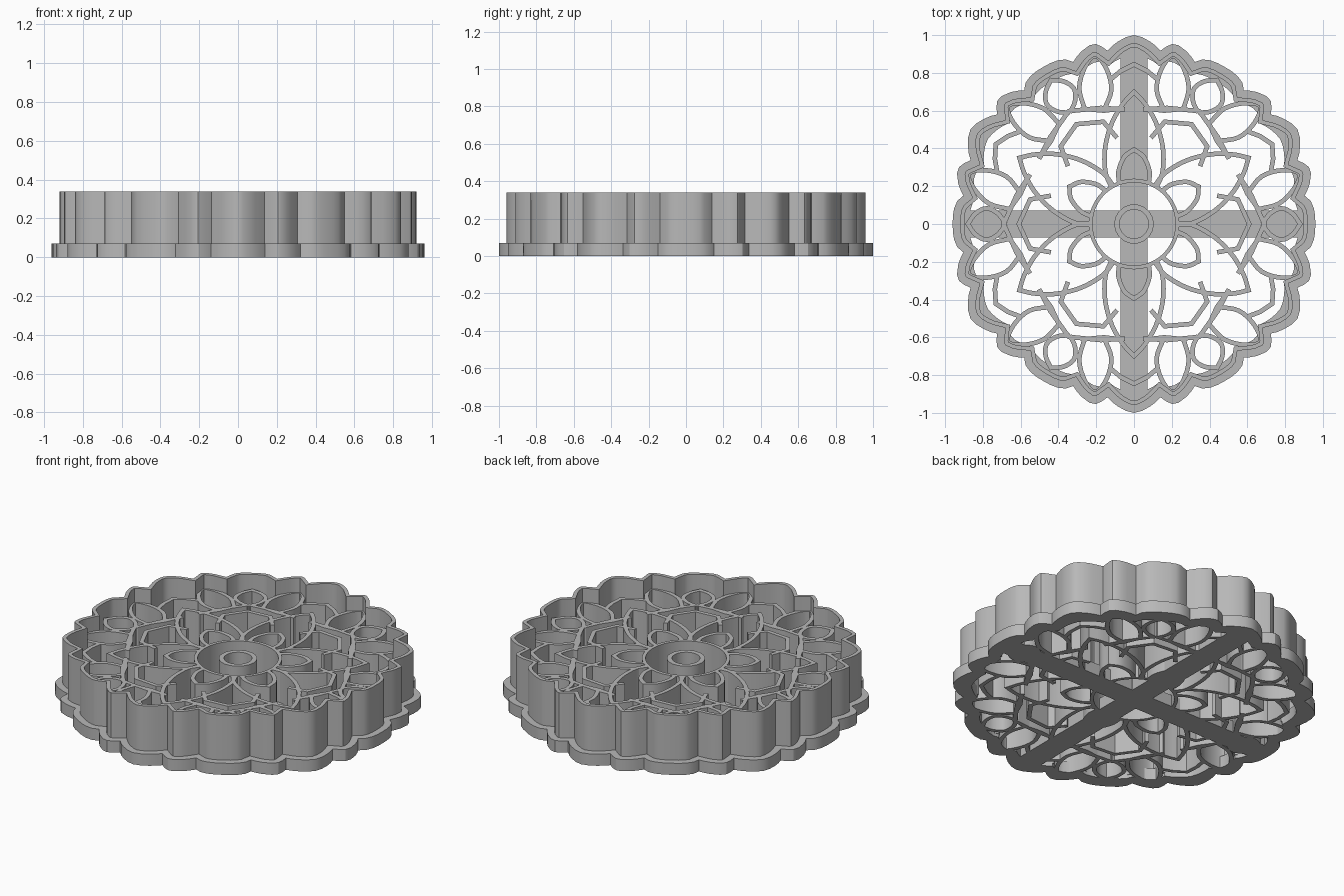
import bpy, bmesh
from math import sin, cos, radians, pi
from mathutils import Vector

cube = bpy.data.objects.get("Cube")
if cube:
    bpy.data.objects.remove(cube)

grey = bpy.data.materials.new("plain_grey")
grey.use_nodes = True
colour = (0.48, 0.48, 0.48, 1)
grey.diffuse_color = colour
grey.node_tree.nodes["Principled BSDF"].inputs["Base Color"].default_value = colour

BASE, RIDGE, RIM = 0.07, 0.255, 0.34
THICK = 0.024


def polar(deg, r):
    return Vector((r * cos(radians(deg)), r * sin(radians(deg))))


def turn(pts, deg):
    c, s = cos(radians(deg)), sin(radians(deg))
    return [Vector((p.x * c - p.y * s, p.x * s + p.y * c)) for p in pts]


def flip(pts):
    return [Vector((-p.x, p.y)) for p in pts]


def smooth(pts, steps=4):
    """Rounded path through the given points."""
    pts = [Vector(p) for p in pts]
    ext = [2 * pts[0] - pts[1]] + pts + [2 * pts[-1] - pts[-2]]
    out = []
    for a, b, c, d in zip(ext, ext[1:], ext[2:], ext[3:]):
        for i in range(steps):
            t = i / steps
            out.append(0.5 * (2 * b + (c - a) * t + (2 * a - 5 * b + 4 * c - d) * t * t
                              + (3 * b - a - 3 * c + d) * t ** 3))
    return out + [pts[-1]]


def offset(pts, dist, closed):
    """Path moved sideways to its left, with mitred corners."""
    n, out = len(pts), []
    for i, p in enumerate(pts):
        prev = pts[i - 1] if closed or i else None
        nxt = pts[(i + 1) % n] if closed or i < n - 1 else None
        d1 = (p - prev).normalized() if prev is not None else None
        d2 = (nxt - p).normalized() if nxt is not None else None
        d1, d2 = d1 or d2, d2 or d1
        n1, n2 = Vector((-d1.y, d1.x)), Vector((-d2.y, d2.x))
        m = (n1 + n2).normalized()
        out.append(p + m * dist / max(0.45, m.dot(n1)))
    return out


def band(bm, left, right, z0, z1, closed):
    """Upright wall between two matching paths."""
    rows = [[bm.verts.new((p.x, p.y, z)) for p in path]
            for path, z in ((left, z0), (right, z0), (right, z1), (left, z1))]
    n = len(left)
    for i in range(n if closed else n - 1):
        j = (i + 1) % n
        for a, b in zip(rows, rows[1:] + rows[:1]):
            bm.faces.new((a[i], a[j], b[j], b[i]))
    if not closed:
        for i in (0, n - 1):
            bm.faces.new([row[i] for row in rows])


def finish(name, bm):
    bmesh.ops.recalc_face_normals(bm, faces=bm.faces)
    mesh = bpy.data.meshes.new(name)
    bm.to_mesh(mesh)
    bm.free()
    mesh.materials.append(grey)
    ob = bpy.data.objects.new(name, mesh)
    bpy.context.collection.objects.link(ob)
    bpy.ops.object.select_all(action='DESELECT')
    ob.select_set(True)
    bpy.context.view_layer.objects.active = ob
    bpy.ops.object.shade_smooth_by_angle(angle=radians(30))


def loop_wall(name, outer, inner, z0, z1):
    bm = bmesh.new()
    band(bm, outer, inner, z0, z1, True)
    finish(name, bm)


def ridges(name, paths, angle=0):
    """Ridge paths repeated six times round the centre."""
    bm = bmesh.new()
    for path in paths:
        for k in range(6):
            p = turn(path, angle + 60 * k)
            band(bm, offset(p, THICK / 2, False), offset(p, -THICK / 2, False), 0, RIDGE, False)
    finish(name, bm)


def symmetric(half):
    """Path ending on the axis, continued by its mirror image."""
    return half + flip(half)[-2::-1]


# Scalloped outline: angle from a pointed lobe, and radius
half = [(0, 1.0), (2.5, 0.99), (5, 0.97), (7, 0.95), (8.7, 0.928), (10.3, 0.955),
        (12, 0.974), (14, 0.975), (17, 0.955), (19, 0.935), (20.6, 0.916),
        (22.5, 0.943), (25, 0.956), (27.5, 0.96)]
sector = [(-30, 0.96)] + [(-t, r) for t, r in half[:0:-1]] + half
polars = [(90 + 60 * k + t, r) for k in range(6) for t, r in sector]
outline = [polar(t, r) for t, r in polars]
inside = [polar(t, 0.868 + 0.6 * (r - 0.955)) for t, r in polars]

loop_wall("base_flange", outline, inside, 0, BASE)
loop_wall("outer_wall", offset(outline, 0.04, True), offset(outline, 0.062, True), 0.02, RIM)


# Centre rings
def circle(r, n=48):
    return [polar(360 * i / n, r) for i in range(n)]


loop_wall("flower_ring", circle(0.24), circle(0.22), 0, RIDGE)
loop_wall("centre_ring", circle(0.105, 18), circle(0.077, 18), 0, RIDGE)

# Flower petals
small = symmetric(smooth([(0.078, 0.215), (0.082, 0.28), (0.052, 0.355), (0, 0.395)]))
ridges("small_petals", [small])
large = symmetric(smooth([(0.122, 0.2), (0.152, 0.28), (0.152, 0.41),
                          (0.115, 0.54), (0.055, 0.64), (0, 0.70)]))
ridges("large_petals", [large])

# Arches between the large petals
inner_arch = symmetric([Vector(p) for p in ((0.15, 0.44), (0.13, 0.55), (0, 0.61))])
outer_arch = symmetric([Vector(p) for p in ((0.262, 0.55), (0.155, 0.62), (0, 0.69))])
ridges("inner_arches", [inner_arch], 30)
ridges("outer_arches", [outer_arch], 30)

# Outer leaves
leaf = smooth([(0.16, 0.6), (0.12, 0.71), (0.145, 0.82), (0.205, 0.89),
               (0.26, 0.83), (0.29, 0.72), (0.262, 0.61)])
ridges("side_leaves", [leaf, flip(leaf)])
middle = symmetric(smooth([(0, 0.68), (0.055, 0.72), (0.083, 0.78), (0.055, 0.84), (0, 0.88)]))
ridges("middle_leaves", [middle], 30)

# Chevrons over the petal tips, and links from leaves to petals
chevron = symmetric([Vector(p) for p in ((0.13, 0.76), (0.07, 0.81), (0, 0.845))])
link = [Vector(p) for p in ((0.075, 0.61), (0.16, 0.6), (0.262, 0.61))]
ridges("tip_chevrons", [chevron])
ridges("leaf_links", [link, flip(link)])

# Cross bars and centre plate
for name, x, y in (("cross_bar_wide", 0.89, 0.072), ("cross_bar_deep", 0.072, 0.91)):
    bm = bmesh.new()
    bmesh.ops.create_cube(bm, size=1)
    for v in bm.verts:
        v.co = (v.co.x * 2 * x, v.co.y * 2 * y, (v.co.z + 0.5) * BASE)
    finish(name, bm)
bm = bmesh.new()
bmesh.ops.create_cone(bm, cap_ends=True, segments=18, radius1=0.105, radius2=0.105, depth=BASE)
bmesh.ops.translate(bm, verts=bm.verts, vec=(0, 0, BASE / 2))
finish("centre_plate", bm)
